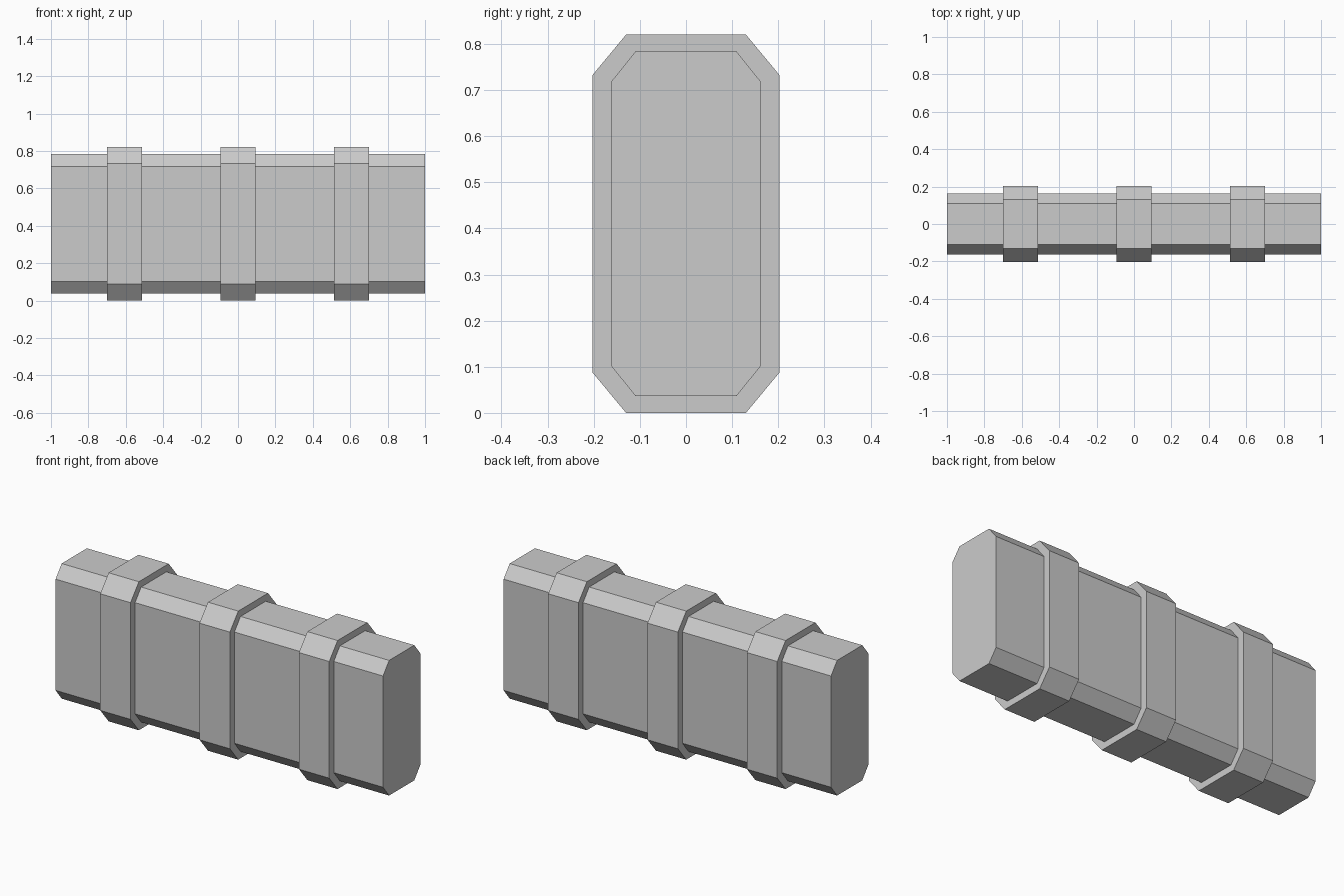
import bpy
import bmesh

cube = bpy.data.objects.get("Cube")
if cube:
    bpy.data.objects.remove(cube, do_unlink=True)

# Plain grey shared by every part
grey = bpy.data.materials.new("plain_grey")
grey.use_nodes = True
colour = (0.6, 0.6, 0.6, 1)
grey.diffuse_color = colour
grey.node_tree.nodes["Principled BSDF"].inputs["Base Color"].default_value = colour

MID_Z = 0.41


def chamfered_prism(name, x, length, half_y, half_z, flat_y, flat_z):
    """Eight-sided prism along x, centred at mid height."""
    quarter = [(half_y, flat_z), (flat_y, half_z)]
    half = quarter + [(-y, z) for y, z in reversed(quarter)]
    outline = half + [(-y, -z) for y, z in half]
    bm = bmesh.new()
    face = bm.faces.new([bm.verts.new((-length / 2, y, z)) for y, z in outline])
    grown = bmesh.ops.extrude_face_region(bm, geom=[face])["geom"]
    verts = [g for g in grown if isinstance(g, bmesh.types.BMVert)]
    bmesh.ops.translate(bm, verts=verts, vec=(length, 0, 0))
    # Keep both end caps, facing outwards
    if not any(f.is_valid and all(v.co.x < 0 for v in f.verts) for f in bm.faces):
        bm.faces.new([v for v in bm.verts if v.co.x < 0])
    bmesh.ops.recalc_face_normals(bm, faces=bm.faces)
    mesh = bpy.data.meshes.new(name)
    bm.to_mesh(mesh)
    bm.free()
    mesh.materials.append(grey)
    obj = bpy.data.objects.new(name, mesh)
    obj.location = (x, 0, MID_Z)
    bpy.context.collection.objects.link(obj)
    return obj


# Long main block
chamfered_prism("body", 0, 2, 0.163, 0.373, 0.11, 0.307)

# Three raised bands around the block
for label, x in (("right", -0.607), ("middle", 0), ("left", 0.607)):
    chamfered_prism(f"{label}_band", x, 0.185, 0.203, 0.41, 0.13, 0.322)
